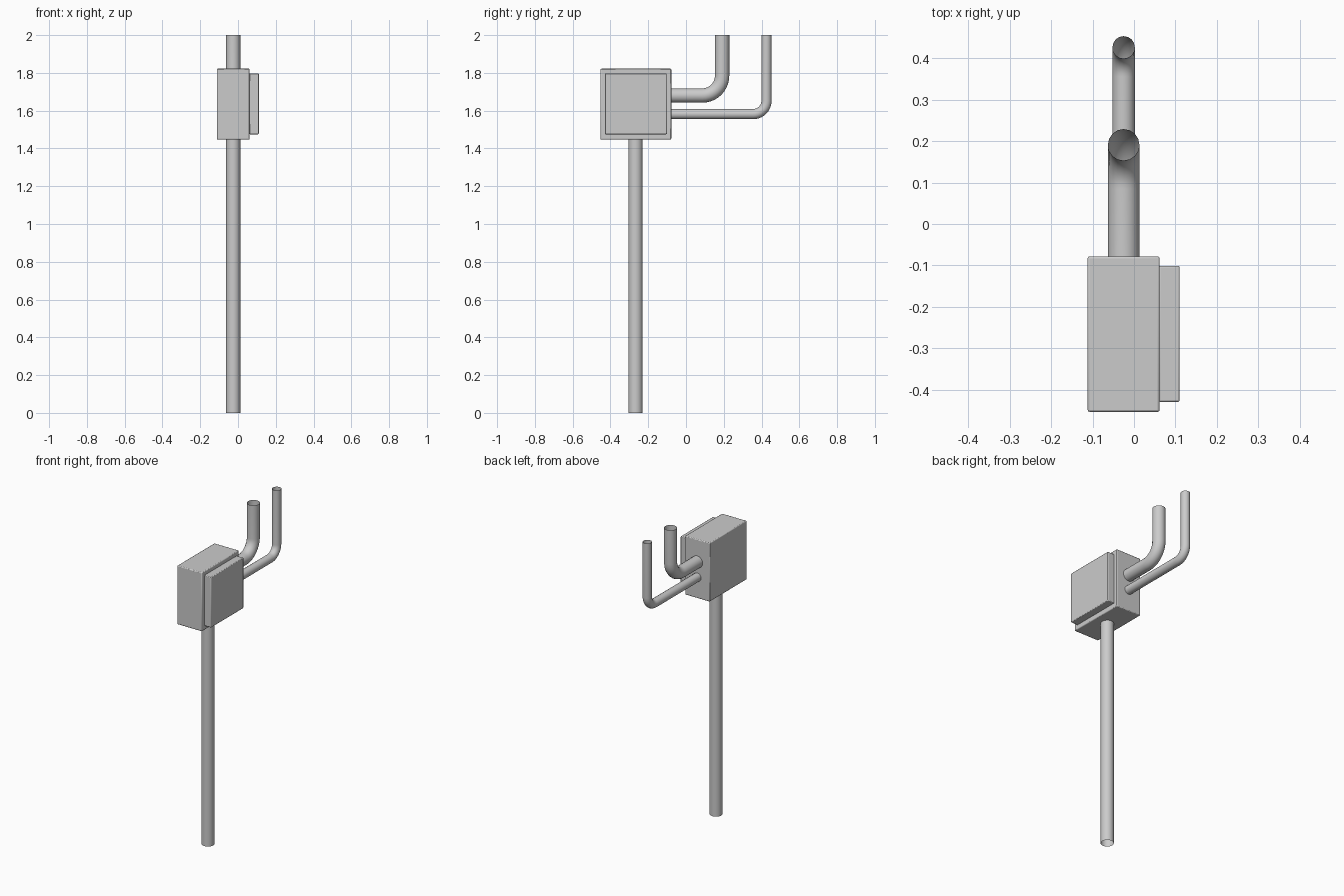
import bpy, math

if "Cube" in bpy.data.objects:
    bpy.data.objects.remove(bpy.data.objects["Cube"])

AXIS_X = -0.025  # shared centre line of the post and both pipes


def box(name, lo, hi, bevel):
    mid = [(a + b) / 2 for a, b in zip(lo, hi)]
    bpy.ops.mesh.primitive_cube_add(size=1, location=mid)
    ob = bpy.context.object
    ob.name = name
    ob.scale = [b - a for a, b in zip(lo, hi)]
    bpy.ops.object.transform_apply(location=False, rotation=False, scale=True)
    mod = ob.modifiers.new("soft_edges", 'BEVEL')
    mod.width = bevel
    mod.segments = 2
    bpy.ops.object.shade_smooth_by_angle(angle=math.radians(30))
    return ob


def tube(name, path, radius):
    """Open-ended round tube swept along a list of (y, z) points."""
    cu = bpy.data.curves.new(name, 'CURVE')
    cu.dimensions = '3D'
    cu.bevel_depth = radius
    cu.bevel_resolution = 6
    sp = cu.splines.new('POLY')
    sp.points.add(len(path) - 1)
    for p, (y, z) in zip(sp.points, path):
        p.co = (AXIS_X, y, z, 1)
    sp.use_smooth = True
    ob = bpy.data.objects.new(name, cu)
    bpy.context.collection.objects.link(ob)
    bpy.ops.object.select_all(action='DESELECT')
    ob.select_set(True)
    bpy.context.view_layer.objects.active = ob
    bpy.ops.object.convert(target='MESH')
    bpy.ops.object.shade_smooth_by_angle(angle=math.radians(40))


def elbow(y0, y1, z0, z1, r, steps=10):
    """Path running back along y, then bending up to z1."""
    path = [(y0, z0)]
    for i in range(steps + 1):
        a = math.pi / 2 * i / steps
        path.append((y1 - r + r * math.sin(a), z0 + r - r * math.cos(a)))
    return path + [(y1, z1)]


# Cabinet and its raised door
box("cabinet", (-0.112, -0.453, 1.447), (0.062, -0.078, 1.822), 0.005)
box("door_panel", (0.06, -0.429, 1.475), (0.11, -0.101, 1.797), 0.004)

# Supporting post
tube("post", [(-0.267, 0), (-0.267, 1.45)], 0.038)

# Two bent conduits leaving the back of the cabinet
tube("large_conduit", elbow(-0.082, 0.191, 1.68, 2.0, 0.105), 0.038)
tube("small_conduit", elbow(-0.082, 0.426, 1.582, 2.0, 0.07), 0.027)
